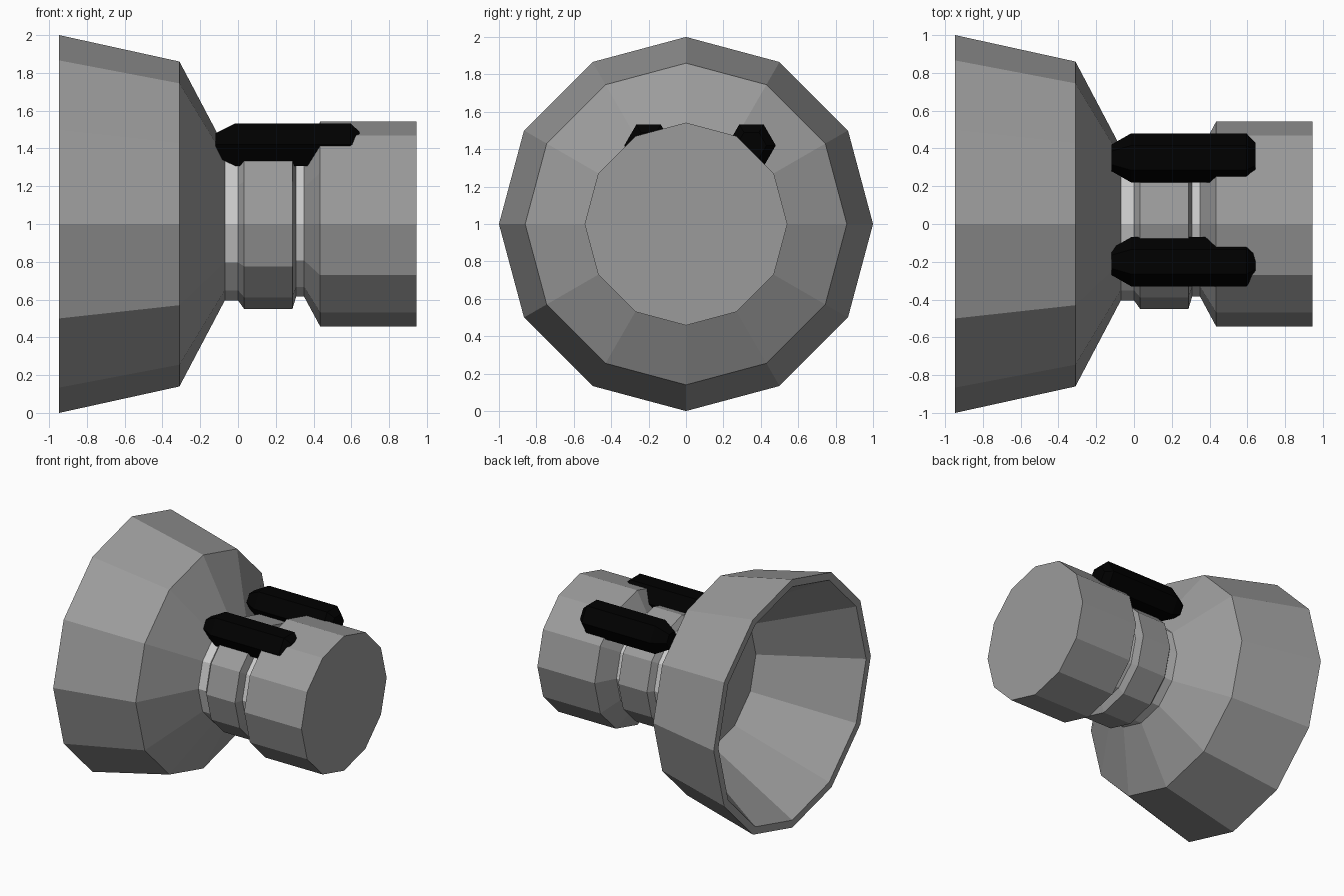
import bpy, bmesh
from math import cos, sin, tau

if "Cube" in bpy.data.objects:
    bpy.data.objects.remove(bpy.data.objects["Cube"])

def material(name, value):
    mat = bpy.data.materials.new(name)
    mat.diffuse_color = (value, value, value, 1)
    mat.use_nodes = True
    mat.node_tree.nodes["Principled BSDF"].inputs["Base Color"].default_value = mat.diffuse_color
    return mat

def lathe_x(name, profile, sides, y=0.0, z=1.0, mat=None):
    """Spin (x, radius) points about an axis parallel to x, capping both ends."""
    bm = bmesh.new()
    rings = []
    for x, r in profile:
        angles = [tau * i / sides for i in range(sides)]
        rings.append([bm.verts.new((x, y + r * cos(a), z + r * sin(a))) for a in angles])
    for a, b in zip(rings, rings[1:]):
        for i in range(sides):
            j = (i + 1) % sides
            bm.faces.new((a[i], a[j], b[j], b[i]))
    bm.faces.new(rings[0])
    bm.faces.new(rings[-1])
    bmesh.ops.recalc_face_normals(bm, faces=bm.faces[:])
    mesh = bpy.data.meshes.new(name)
    bm.to_mesh(mesh)
    bm.free()
    obj = bpy.data.objects.new(name, mesh)
    bpy.context.collection.objects.link(obj)
    if mat:
        mesh.materials.append(mat)
    return obj

grey = material("grey", 0.33)
black = material("black", 0.0)

# Hollow bell with a flat floor inside
lathe_x("bell", [(-0.245, 0.54), (-0.947, 0.94), (-0.947, 1.0),
                 (-0.31, 0.86), (-0.07, 0.405)], 12, mat=grey)

# Pale core showing on both sides of the collar
lathe_x("core", [(-0.07, 0.405), (0.0, 0.405), (0.305, 0.385), (0.35, 0.385)], 12)
lathe_x("collar", [(0.0, 0.405), (0.033, 0.45), (0.288, 0.45), (0.308, 0.385)], 12, mat=grey)

# Solid end drum with a chamfered shoulder
lathe_x("end_drum", [(0.35, 0.385), (0.435, 0.542), (0.945, 0.542)], 12, mat=grey)

# Two black hexagonal rods lying across the neck
rod = [(-0.12, 0.07), (-0.015, 0.13), (0.595, 0.13), (0.643, 0.08)]
for side, y in (("front", -0.2), ("back", 0.35)):
    lathe_x(side + "_rod", rod, 6, y=y, z=1.42, mat=black)
